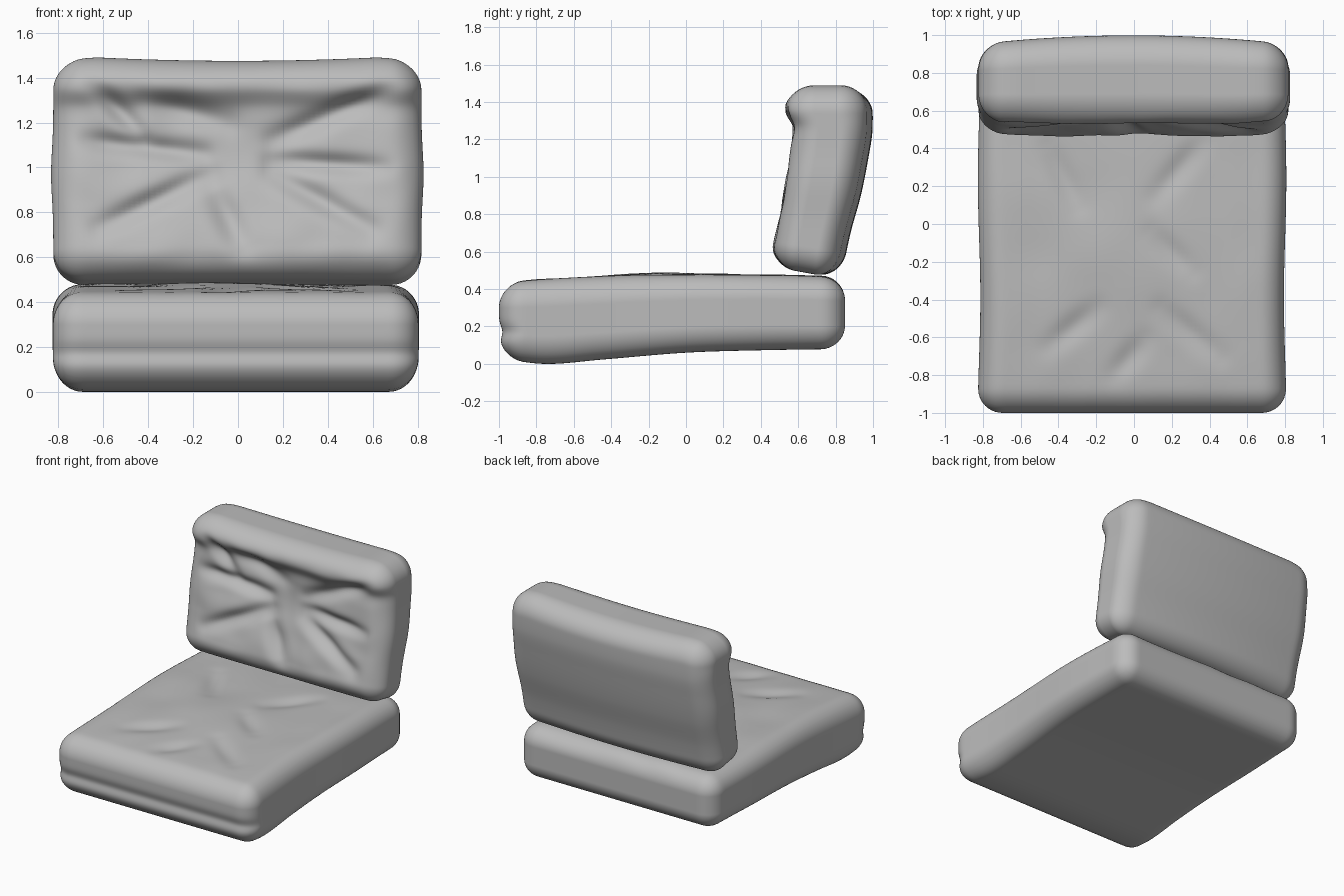
import bpy, bmesh, math
from mathutils import Vector, noise

if "Cube" in bpy.data.objects:
    bpy.data.objects.remove(bpy.data.objects["Cube"])

grey = bpy.data.materials.new("grey_fabric")
grey.diffuse_color = (0.5, 0.5, 0.5, 1)
grey.use_nodes = True
grey.node_tree.nodes["Principled BSDF"].inputs["Base Color"].default_value = grey.diffuse_color


def curve(pts, t):
    """Smooth interpolation through (position, value) points."""
    if t <= pts[0][0]:
        return pts[0][1]
    for i in range(len(pts) - 1):
        (a, va), (b, vb) = pts[i], pts[i + 1]
        if t <= b:
            p0 = pts[max(i - 1, 0)]
            p3 = pts[min(i + 2, len(pts) - 1)]
            h = b - a
            m0 = (vb - p0[1]) / (b - p0[0]) * h
            m1 = (p3[1] - va) / (p3[0] - a) * h
            s = (t - a) / h
            return ((2*s**3 - 3*s*s + 1) * va + (s**3 - 2*s*s + s) * m0
                    + (3*s*s - 2*s**3) * vb + (s**3 - s*s) * m1)
    return pts[-1][1]


def bump(x, y, cx, cy, rx, ry):
    return math.exp(-((x - cx) / rx) ** 2 - ((y - cy) / ry) ** 2)


def fold(x, y, x0, y0, x1, y1, width):
    """Soft crease along a line, fading at both ends."""
    d = Vector((x1 - x0, y1 - y0))
    p = Vector((x - x0, y - y0))
    t = max(0, min(1, p.dot(d) / d.length_squared))
    return math.exp(-((p - d * t).length / width) ** 2) * (0.45 + 0.55 * math.sin(math.pi * t))


def clamp01(t):
    t = max(0, min(1, t))
    return t * t * (3 - 2 * t)


def cushion(name, half, r, shape):
    """Dense rounded box, remapped by a shaping function."""
    bm = bmesh.new()
    bmesh.ops.create_cube(bm, size=2)
    bmesh.ops.subdivide_edges(bm, edges=bm.edges[:], cuts=71, use_grid_fill=True)
    for v in bm.verts:
        q = Vector([v.co[i] * half[i] for i in range(3)])
        inner = Vector([max(-(half[i] - r), min(half[i] - r, q[i])) for i in range(3)])
        p = inner + (q - inner).normalized() * r
        v.co = shape(p.x, p.y, p.z)
    me = bpy.data.meshes.new(name)
    bmesh.ops.recalc_face_normals(bm, faces=bm.faces[:])
    bm.to_mesh(me)
    bm.free()
    for f in me.polygons:
        f.use_smooth = True
    me.materials.append(grey)
    ob = bpy.data.objects.new(name, me)
    bpy.context.collection.objects.link(ob)


# Seat: side profile from a lower and an upper curve
SEAT_LOW = [(-1, 0.03), (-0.75, 0.0), (-0.45, 0.023), (0, 0.06), (0.4, 0.073), (0.85, 0.08)]
SEAT_TOP = [(-1, 0.43), (-0.8, 0.45), (-0.5, 0.465), (-0.2, 0.475), (0.2, 0.478), (0.85, 0.465)]
SEAT_FOLDS = [(-0.45, -0.65, -0.2, -0.45), (0.45, -0.7, 0.15, -0.45), (-0.45, 0.4, -0.3, 0.1),
              (0.35, 0.42, 0.12, 0.15), (0.1, -0.05, 0.3, -0.25), (-0.1, -0.8, 0.05, -0.62)]


def seat_shape(x, y, z):
    n = z / 0.2
    x -= 0.01
    x *= 1 + 0.008 * math.sin(y * 5)
    y -= 0.075
    low, top = curve(SEAT_LOW, y), curve(SEAT_TOP, y)
    zz = low + (top - low) * (n + 1) / 2
    w = clamp01((n - 0.4) / 0.6) * clamp01((0.8 - abs(x)) / 0.25) * clamp01((y + 1) / 0.25)
    dz = 0.012 * bump(x, y, 0, -0.2, 0.3, 0.25)
    dz -= sum(0.022 * fold(x, y, *f, 0.06) for f in SEAT_FOLDS)
    dz += 0.009 * noise.noise(Vector((x * 4, y * 3, 1)))
    # pinched band along the front
    y += 0.018 * math.exp(-((zz - 0.17) / 0.045) ** 2) * clamp01((-0.8 - y) / 0.15)
    return Vector((x, y, zz + dz * w))


cushion("seat_cushion", (0.81, 0.925, 0.2), 0.13, seat_shape)

# Backrest: leaning front and back curves over height
BACK_FRONT = [(0.47, 0.455), (0.6, 0.46), (0.8, 0.492), (1.0, 0.525), (1.2, 0.557),
              (1.27, 0.56), (1.35, 0.525), (1.49, 0.535)]
BACK_REAR = [(0.46, 0.83), (0.7, 0.88), (0.9, 0.935), (1.1, 0.975), (1.25, 0.997), (1.49, 0.995)]
BACK_FOLDS = [(-0.64, 1.37, -0.42, 1.14, 0.045), (-0.68, 1.12, -0.15, 1.06, 0.045),
              (-0.62, 0.73, -0.12, 0.97, 0.05), (0.7, 1.36, 0.16, 1.12, 0.05),
              (0.6, 0.73, 0.15, 0.97, 0.05), (0.65, 1.0, 0.15, 1.03, 0.045),
              (-0.4, 1.3, -0.05, 1.2, 0.06), (0.02, 0.65, -0.1, 0.9, 0.06)]


def back_shape(x, d, z):
    n = d / 0.2
    t = (z / 0.5 + 1) / 2
    low = 0.488 - 0.03 * n
    top = 1.475 + 0.025 * (x / 0.8) ** 2 * clamp01((0.8 - abs(x)) / 0.2)
    zz = low + (top - low) * t
    front = curve(BACK_FRONT, zz) + 0.025 * abs(x / 0.82) ** 4
    rear = curve(BACK_REAR, zz) - 0.045 * (x / 0.82) ** 2
    y = front + (rear - front) * (n + 1) / 2
    w = clamp01((-n - 0.3) / 0.7) * clamp01((0.83 - abs(x)) / 0.25)
    w *= clamp01((zz - 0.47) / 0.22) * clamp01((1.47 - zz) / 0.17)
    dy = 0.055 * bump(x, zz, 0, 1.05, 0.45, 0.25)
    dy += sum(0.045 * fold(x, zz, *f) for f in BACK_FOLDS)
    dy += 0.014 * noise.noise(Vector((x * 5, zz * 6, 4)))
    x *= 1 + 0.012 * math.exp(-((zz - 0.97) / 0.15) ** 2) - 0.006
    return Vector((x - 0.003, y + dy * w, zz))


cushion("backrest_cushion", (0.825, 0.2, 0.5), 0.135, back_shape)
